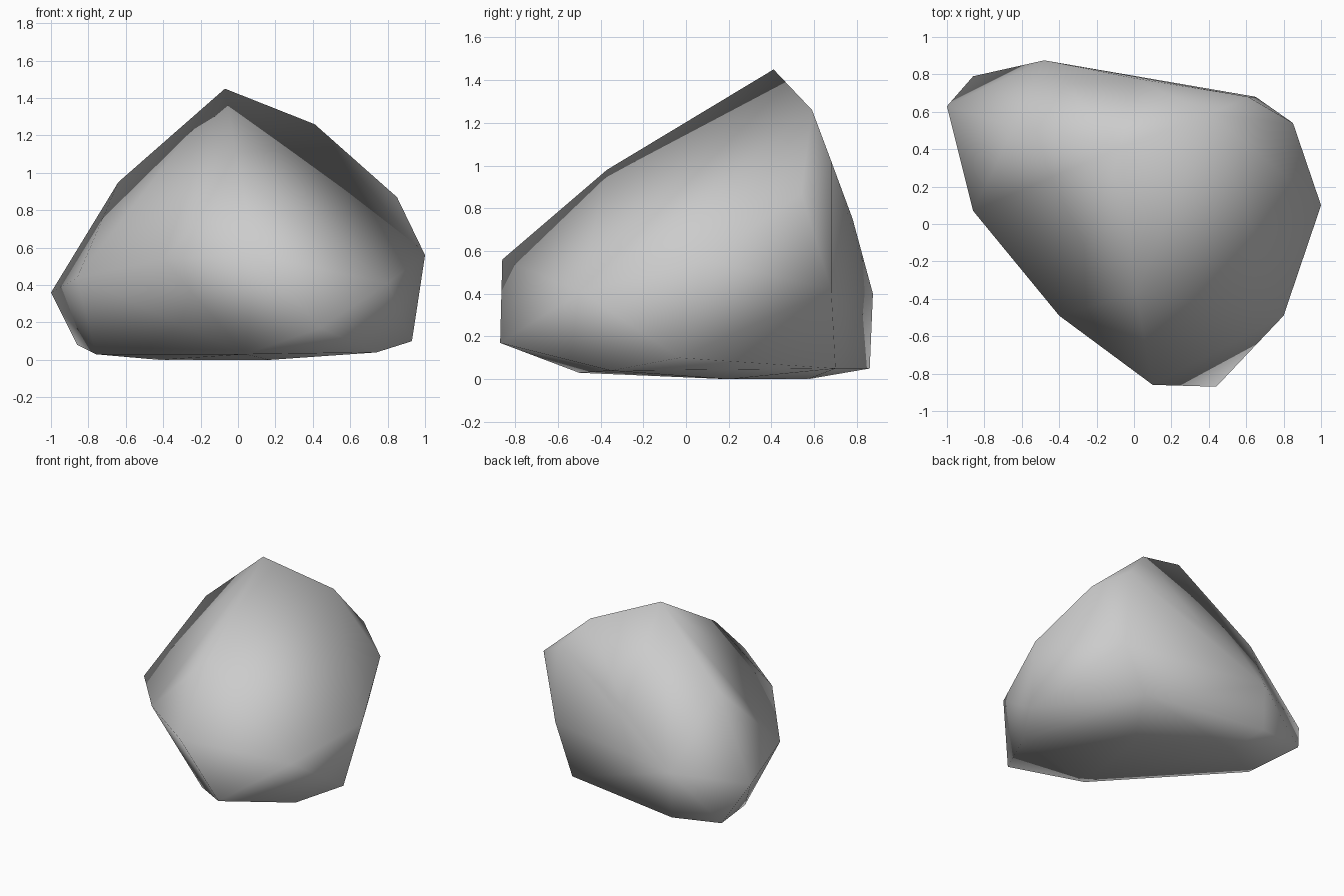
import bpy, bmesh

if "Cube" in bpy.data.objects:
    bpy.data.objects.remove(bpy.data.objects["Cube"])

# Corner points of the boulder, grouped by height
crown = [(-.07, .41, 1.45), (.41, .59, 1.26), (.61, .68, 1.02), (.01, -.37, .98)]
shoulder = [(-.64, .52, .95), (.85, .54, .87), (0, .78, .75),
            (1, .10, .56), (.10, -.86, .56), (-.40, -.49, .54)]
belly = [(-.86, .07, .44), (.65, .68, .42), (.80, -.49, .41),
         (-.48, .875, .40), (-1, .63, .36), (.44, -.87, .17)]
foot = [(.93, -.03, .10), (-.86, .79, .08), (-.48, .86, .05), (.49, .70, .05),
        (.74, -.35, .04), (-.76, .36, .03), (.04, -.50, .03),
        (-.42, .57, 0), (.17, .20, 0)]

# Boulder: faceted hull wrapped around the corner points
bm = bmesh.new()
for p in crown + shoulder + belly + foot:
    bm.verts.new(p)
bmesh.ops.convex_hull(bm, input=bm.verts[:])
loose = [v for v in bm.verts if not v.link_faces]
bmesh.ops.delete(bm, geom=loose, context='VERTS')
bmesh.ops.recalc_face_normals(bm, faces=bm.faces[:])

# Soft shading over the low-poly facets
for f in bm.faces:
    f.smooth = True

mesh = bpy.data.meshes.new("boulder")
bm.to_mesh(mesh)
bm.free()
boulder = bpy.data.objects.new("boulder", mesh)
bpy.context.collection.objects.link(boulder)
